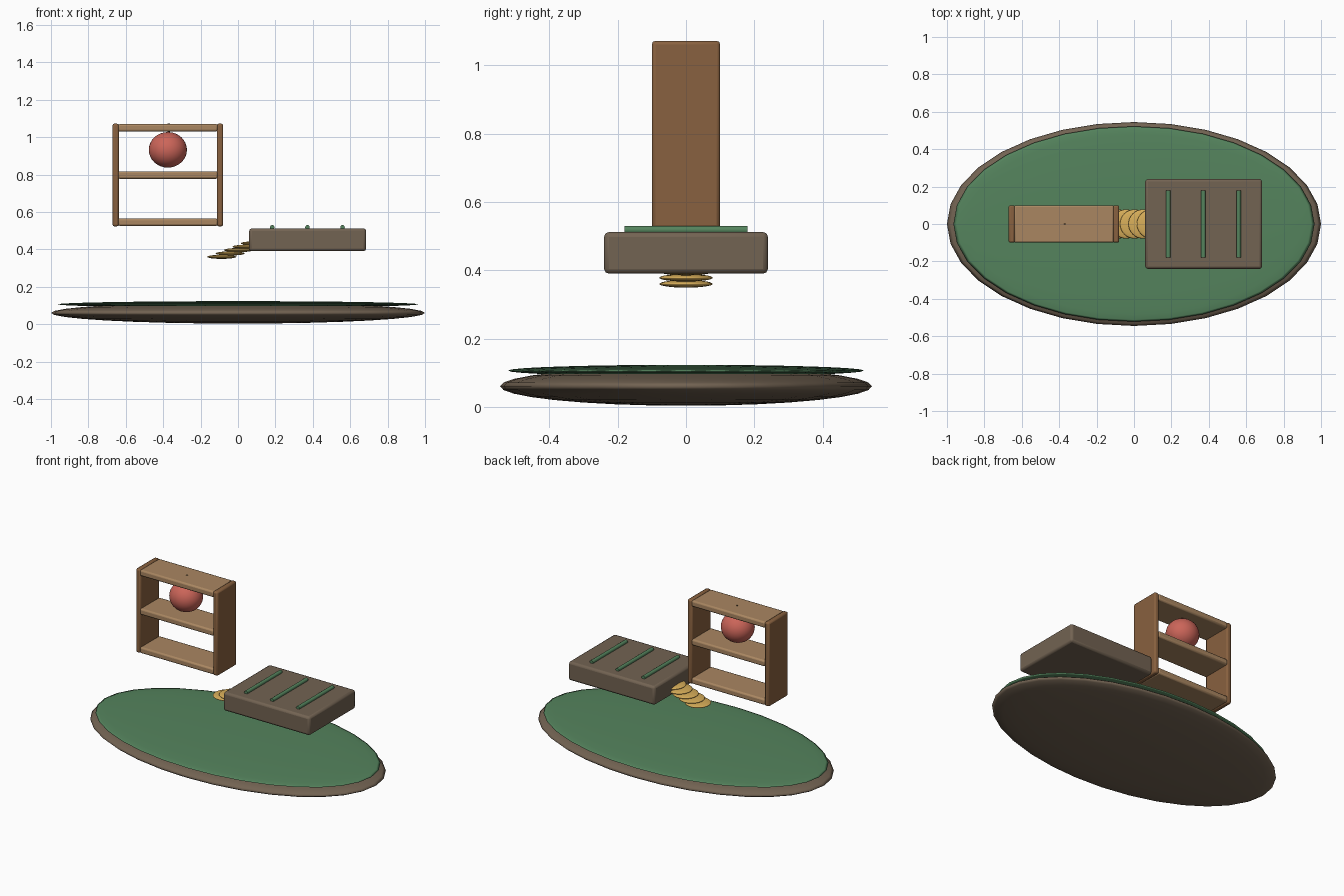
import bpy
from math import pi

if "Cube" in bpy.data.objects:
    bpy.data.objects.remove(bpy.data.objects["Cube"])


def material(name, rgb):
    m = bpy.data.materials.new(name)
    m.diffuse_color = (*rgb, 1)
    m.use_nodes = True
    m.node_tree.nodes["Principled BSDF"].inputs["Base Color"].default_value = m.diffuse_color
    return m


stone = material("stone", (0.17, 0.125, 0.085))
grass = material("green", (0.09, 0.23, 0.11))
wood = material("wood", (0.40, 0.24, 0.12))
dark_wood = material("dark_wood", (0.25, 0.12, 0.05))
gold = material("gold", (0.68, 0.42, 0.10))
red = material("red", (0.60, 0.13, 0.10))
stem_mat = material("stem", (0.10, 0.06, 0.03))


def finish(name, mat):
    ob = bpy.context.object
    ob.name = name
    ob.data.materials.append(mat)
    return ob


def ellipsoid(name, loc, radii, mat, segments=32, rings=16):
    bpy.ops.mesh.primitive_uv_sphere_add(segments=segments, ring_count=rings, radius=1, location=loc)
    ob = finish(name, mat)
    ob.scale = radii
    bpy.ops.object.transform_apply(location=False, rotation=False)
    bpy.ops.object.shade_smooth()
    return ob


def box(name, xs, ys, zs, mat, bevel):
    lo, hi = zip(xs, ys, zs)
    bpy.ops.mesh.primitive_cube_add(size=1, location=[(a + b) / 2 for a, b in zip(lo, hi)])
    ob = finish(name, mat)
    ob.scale = [b - a for a, b in zip(lo, hi)]
    bpy.ops.object.transform_apply(location=False, rotation=False)
    mod = ob.modifiers.new("soft_edges", "BEVEL")
    mod.width = bevel
    mod.segments = 2
    bpy.ops.object.shade_smooth_by_angle()
    return ob


def rod(name, loc, radius, length, mat, rot=(0, 0, 0)):
    bpy.ops.mesh.primitive_cylinder_add(vertices=16, radius=radius, depth=length, location=loc, rotation=rot)
    ob = finish(name, mat)
    bpy.ops.object.shade_smooth_by_angle()
    return ob


# Oval island base with green top
ellipsoid("base", (0, 0, 0.06), (1.0, 0.545, 0.057), stone)
ellipsoid("green_top", (0, 0, 0.106), (0.965, 0.522, 0.017), grass)

# Open shelf frame
for side, x in (("left", -0.654), ("right", -0.096)):
    box(f"{side}_side_panel", (x - 0.017, x + 0.017), (-0.1, 0.1), (0.523, 1.072), dark_wood, 0.01)
for level, z in (("bottom", 0.545), ("middle", 0.797), ("top", 1.05)):
    box(f"{level}_shelf", (-0.642, -0.108), (-0.1, 0.1), (z - 0.02, z + 0.02), wood, 0.01)

# Hanging red ball and its stem
ellipsoid("ball", (-0.375, 0, 0.932), (0.102, 0.098, 0.095), red)
rod("ball_stem", (-0.37, 0, 1.04), 0.006, 0.064, stem_mat)

# Slab with green ribs
box("slab", (0.06, 0.685), (-0.24, 0.24), (0.39, 0.512), stone, 0.014)
for i, x in enumerate((0.183, 0.371, 0.559)):
    rod(f"rib_{i + 1}", (x, 0, 0.518), 0.012, 0.36, grass, (pi / 2, 0, 0))

# Staggered gold discs leading to the slab
for i in range(5):
    ellipsoid(f"gold_disc_{i + 1}", (-0.087 + 0.045 * i, 0, 0.36 + 0.018 * i), (0.078, 0.078, 0.011), gold)
